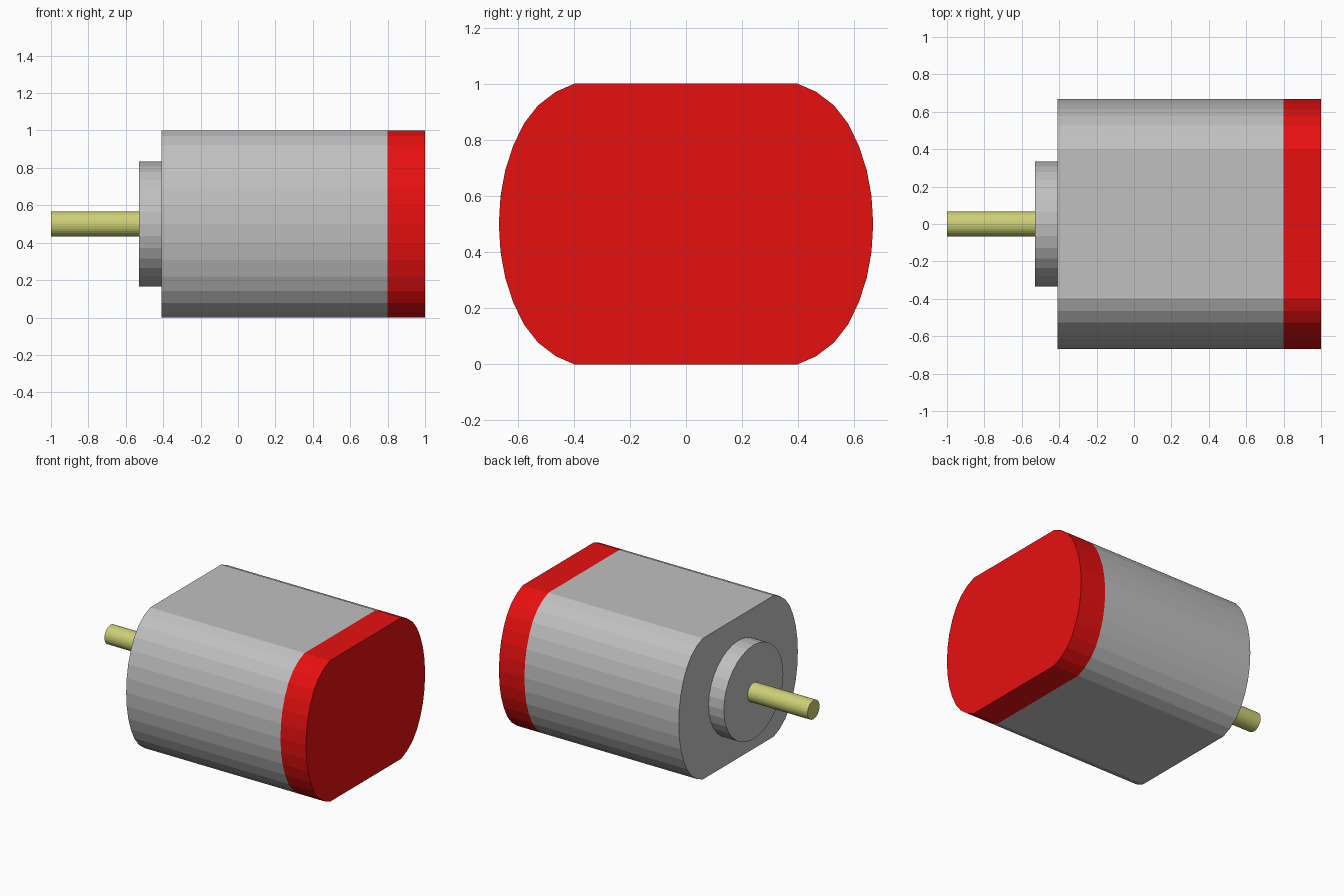
import bpy, bmesh, math

if "Cube" in bpy.data.objects:
    bpy.data.objects.remove(bpy.data.objects["Cube"])


def material(name, rgb):
    m = bpy.data.materials.new(name)
    m.diffuse_color = (*rgb, 1)
    m.use_nodes = True
    m.node_tree.nodes["Principled BSDF"].inputs["Base Color"].default_value = m.diffuse_color
    return m


GREY = material("casing grey", (0.53, 0.53, 0.53))
RED = material("cap red", (0.80, 0.005, 0.005))
BRASS = material("shaft brass", (0.61, 0.63, 0.18))


def extrude_x(name, profile, x0, x1, mat):
    """Extrude a closed (y, z) profile along x as a capped solid."""
    bm = bmesh.new()
    base = bm.faces.new([bm.verts.new((x0, y, z)) for y, z in profile])
    top = bmesh.ops.extrude_face_region(bm, geom=[base], use_keep_orig=True)["geom"]
    bmesh.ops.translate(bm, vec=(x1 - x0, 0, 0),
                        verts=[v for v in top if isinstance(v, bmesh.types.BMVert)])
    bmesh.ops.recalc_face_normals(bm, faces=bm.faces)
    mesh = bpy.data.meshes.new(name)
    bm.to_mesh(mesh)
    bm.free()
    mesh.materials.append(mat)
    obj = bpy.data.objects.new(name, mesh)
    bpy.context.collection.objects.link(obj)
    return obj


def circle(r, n=32, z=0.5):
    return [(r * math.cos(2 * math.pi * i / n), z + r * math.sin(2 * math.pi * i / n))
            for i in range(n)]


# Flat-topped can section: rounded sides, mirrored up/down and left/right
quarter = [(0.667, 0), (0.661, 0.099), (0.644, 0.193), (0.615, 0.281),
           (0.577, 0.359), (0.527, 0.423), (0.464, 0.471), (0.398, 0.5)]
right = [(y, -z) for y, z in quarter[:0:-1]] + quarter
section = [(y, z + 0.5) for y, z in right] + [(-y, 0.5 - z) for y, z in right]

# Motor can and rear cap
extrude_x("motor_can", section, -0.41, 0.80, GREY)
extrude_x("rear_cap", section, 0.80, 1.0, RED)

# Front bearing boss and output shaft
extrude_x("bearing_boss", circle(0.333), -0.53, -0.41, GREY)
extrude_x("output_shaft", circle(0.067), -1.0, -0.53, BRASS)
